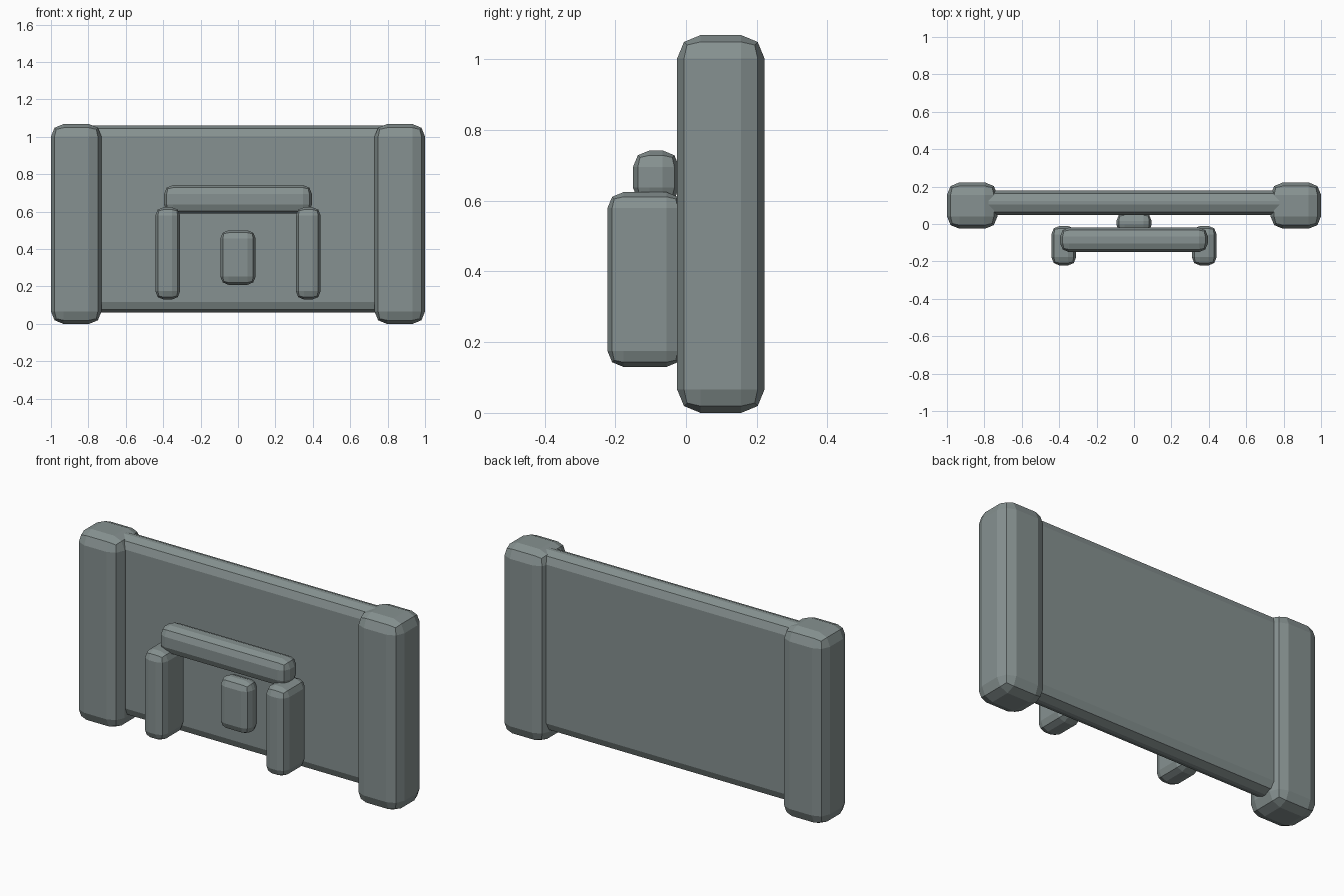
import bpy

if "Cube" in bpy.data.objects:
    bpy.data.objects.remove(bpy.data.objects["Cube"])

stone = bpy.data.materials.new("grey_stone")
stone.diffuse_color = (0.24, 0.285, 0.282, 1)
stone.use_nodes = True
stone.node_tree.nodes["Principled BSDF"].inputs["Base Color"].default_value = stone.diffuse_color


def block(name, x, y, z, bevel):
    """Box spanning the given (min, max) ranges, with rounded low-poly edges."""
    spans = (x, y, z)
    bpy.ops.mesh.primitive_cube_add(size=1, location=[sum(s) / 2 for s in spans])
    ob = bpy.context.object
    ob.name = name
    ob.scale = [s[1] - s[0] for s in spans]
    bpy.ops.object.transform_apply(location=False, rotation=False, scale=True)
    ob.data.materials.append(stone)
    mod = ob.modifiers.new("rounded_edges", "BEVEL")
    mod.width = bevel
    mod.segments = 2
    mod.limit_method = 'NONE'
    return ob


# Main wall slab, running into both end posts
block("wall_panel", (-0.86, 0.86), (0.047, 0.179), (0.061, 1.061), 0.056)

# End posts and doorway columns, one on each side
for side, label in ((-1, "left"), (1, "right")):
    post_x = sorted((side * 0.73, side * 1.0))
    block(label + "_end_post", post_x, (-0.025, 0.222), (0.0, 1.068), 0.066)
    column_x = sorted((side * 0.309, side * 0.442))
    block(label + "_column", column_x, (-0.222, -0.01), (0.13, 0.624), 0.045)

# Beam across the columns, and the door between them
block("lintel", (-0.395, 0.395), (-0.15, -0.019), (0.59, 0.742), 0.047)
block("door", (-0.094, 0.094), (-0.047, 0.06), (0.209, 0.5), 0.043)
